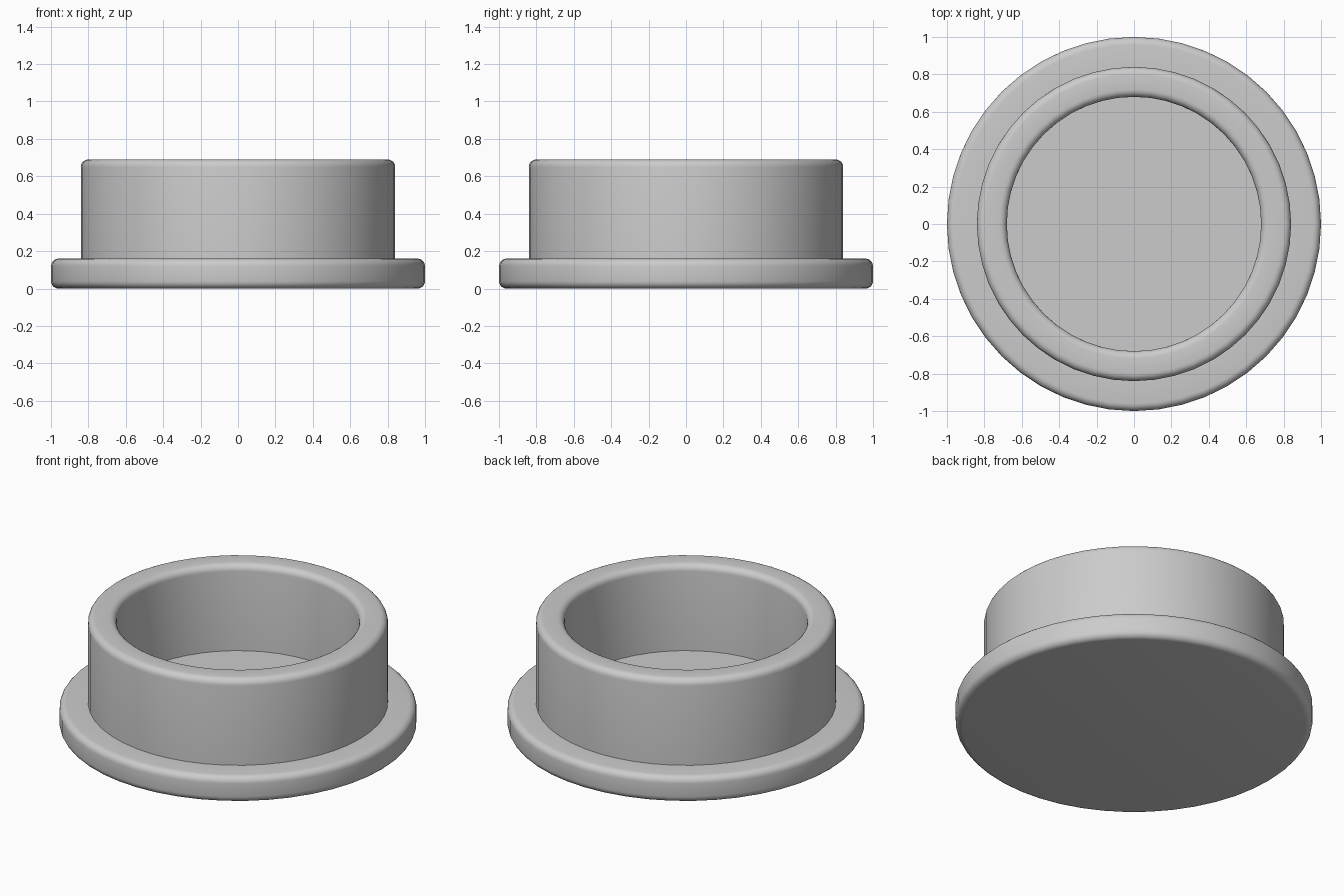
import bpy
import bmesh
import math
from mathutils import Vector

cube = bpy.data.objects.get("Cube")
if cube:
    bpy.data.objects.remove(cube, do_unlink=True)

SEGMENTS = 48
ROUND = 0.04
ROUND_STEPS = 5

# Single plain colour
grey = bpy.data.materials.new("plain grey")
grey.use_nodes = True
grey.diffuse_color = (0.6, 0.6, 0.6, 1)
grey.node_tree.nodes["Principled BSDF"].inputs["Base Color"].default_value = grey.diffuse_color


def arc(r, z, start):
    """Quarter-round corner about (r, z), turning counter-clockwise."""
    angles = [math.radians(start + 90 * i / ROUND_STEPS) for i in range(ROUND_STEPS + 1)]
    return [(r + ROUND * math.cos(a), z + ROUND * math.sin(a)) for a in angles]


def lathe(name, profile):
    """Revolve a radius/height profile about the z axis."""
    bm = bmesh.new()
    verts = [bm.verts.new((r, 0, z)) for r, z in profile]
    edges = [bm.edges.new(pair) for pair in zip(verts, verts[1:])]
    bmesh.ops.spin(bm, geom=verts + edges, axis=Vector((0, 0, 1)), cent=Vector(),
                   angle=math.tau, steps=SEGMENTS, use_duplicate=False)
    bmesh.ops.remove_doubles(bm, verts=bm.verts[:], dist=0.0001)
    bmesh.ops.recalc_face_normals(bm, faces=bm.faces[:])
    mesh = bpy.data.meshes.new(name)
    bm.to_mesh(mesh)
    bm.free()
    mesh.materials.append(grey)
    obj = bpy.data.objects.new(name, mesh)
    bpy.context.collection.objects.link(obj)
    bpy.ops.object.select_all(action='DESELECT')
    obj.select_set(True)
    bpy.context.view_layer.objects.active = obj
    bpy.ops.object.shade_smooth_by_angle(angle=math.radians(35))
    return obj


# Overall sizes
flange_r, flange_top = 1.0, 0.16
wall_r, bore_r, wall_top = 0.84, 0.68, 0.69

# Flanged base, round wall and recessed floor as one turned piece
profile = [(0, 0)]
profile += arc(flange_r - ROUND, ROUND, -90)
profile += arc(flange_r - ROUND, flange_top - ROUND, 0)
profile += [(wall_r, flange_top)]
profile += arc(wall_r - ROUND, wall_top - ROUND, 0)
profile += arc(bore_r + ROUND, wall_top - ROUND, 90)
profile += [(bore_r, flange_top), (0, flange_top)]
lathe("flanged_cap", profile)
